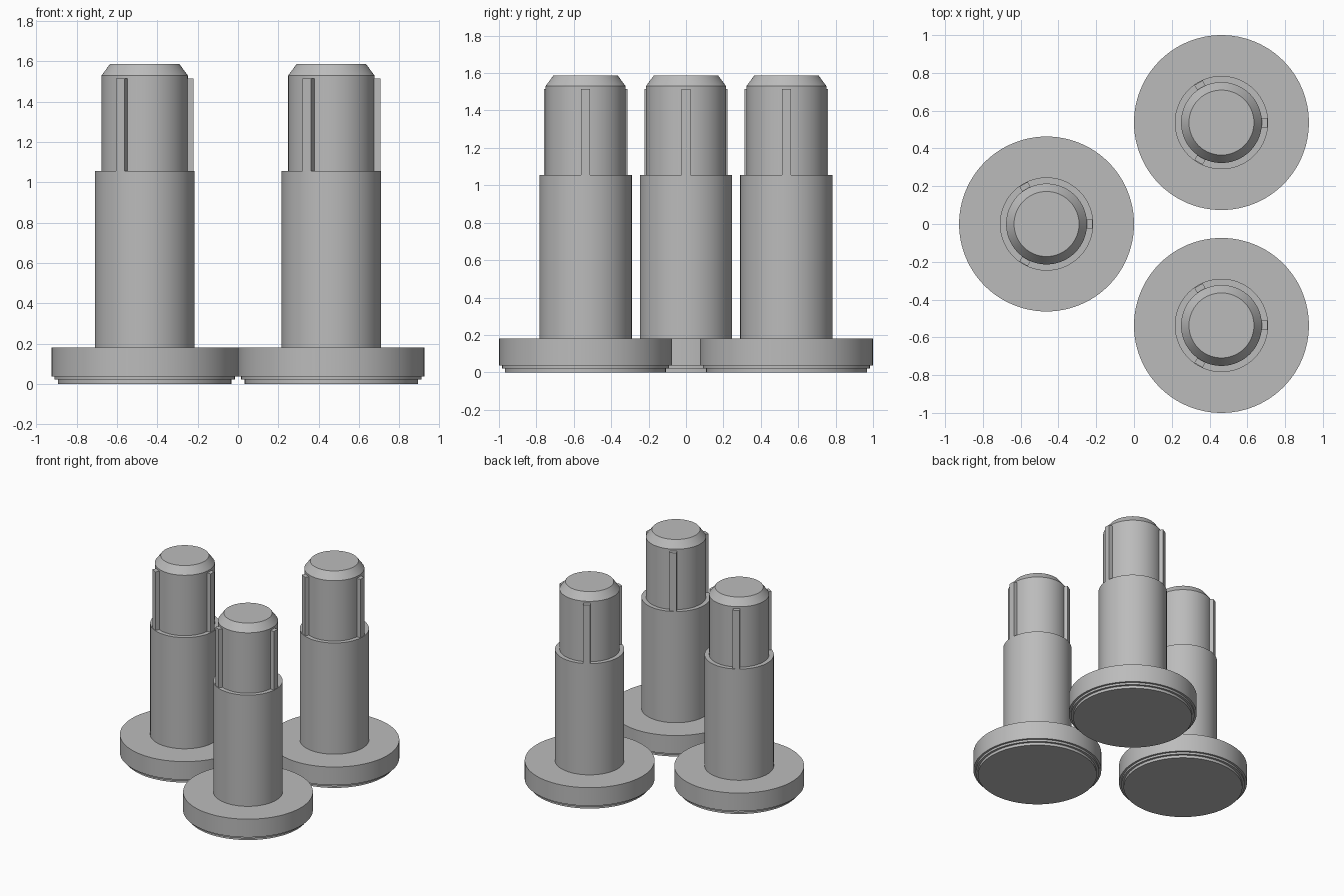
import bpy, bmesh, math
from mathutils import Matrix

cube = bpy.data.objects.get("Cube")
if cube:
    bpy.data.objects.remove(cube, do_unlink=True)

SIDES = 96
GREY = (0.5, 0.5, 0.5, 1)
mat = bpy.data.materials.new("plain_grey")
mat.use_nodes = True
mat.diffuse_color = GREY
mat.node_tree.nodes["Principled BSDF"].inputs["Base Color"].default_value = GREY


def make_object(name, bm, location):
    bmesh.ops.recalc_face_normals(bm, faces=bm.faces)
    mesh = bpy.data.meshes.new(name)
    bm.to_mesh(mesh)
    bm.free()
    mesh.materials.append(mat)
    obj = bpy.data.objects.new(name, mesh)
    obj.location = location
    bpy.context.collection.objects.link(obj)
    return obj


def lathe(name, profile, location):
    """Closed solid of revolution from (radius, height) points."""
    bm = bmesh.new()
    rings = []
    for r, z in profile:
        rings.append([bm.verts.new((r * math.cos(a), r * math.sin(a), z))
                      for a in (math.tau * i / SIDES for i in range(SIDES))])
    for low, high in zip(rings, rings[1:]):
        for i in range(SIDES):
            j = (i + 1) % SIDES
            bm.faces.new((low[i], low[j], high[j], high[i]))
    bm.faces.new(rings[0][::-1])
    bm.faces.new(rings[-1])
    obj = make_object(name, bm, location)
    bpy.ops.object.select_all(action='DESELECT')
    obj.select_set(True)
    bpy.context.view_layer.objects.active = obj
    bpy.ops.object.shade_smooth_by_angle(angle=math.radians(25))


def rib(name, angle, location):
    """Slim upright key on the side of the neck."""
    inner, outer, width, low, high = 0.19, 0.243, 0.05, 1.055, 1.515
    bm = bmesh.new()
    bmesh.ops.create_cube(bm, size=1)
    bmesh.ops.scale(bm, vec=(outer - inner, width, high - low), verts=bm.verts)
    bmesh.ops.translate(bm, vec=((inner + outer) / 2, 0, (low + high) / 2), verts=bm.verts)
    bmesh.ops.rotate(bm, matrix=Matrix.Rotation(angle, 3, 'Z'), verts=bm.verts)
    make_object(name, bm, location)


# Stepped foot, shaft and chamfered neck as one turned profile
PIN = [(0.43, 0), (0.43, 0.021), (0.447, 0.021), (0.447, 0.037),
       (0.463, 0.037), (0.463, 0.18), (0.247, 0.18), (0.247, 1.055),
       (0.214, 1.055), (0.214, 1.53), (0.172, 1.587)]

# Three identical pins in a triangle
PLACES = {"right": (-0.463, 0, 0), "back_left": (0.463, 0.537, 0),
          "front_left": (0.463, -0.537, 0)}
for place, location in PLACES.items():
    lathe(place + "_pin", PIN, location)
    for k in range(3):
        rib(f"{place}_rib_{k + 1}", k * math.tau / 3, location)
